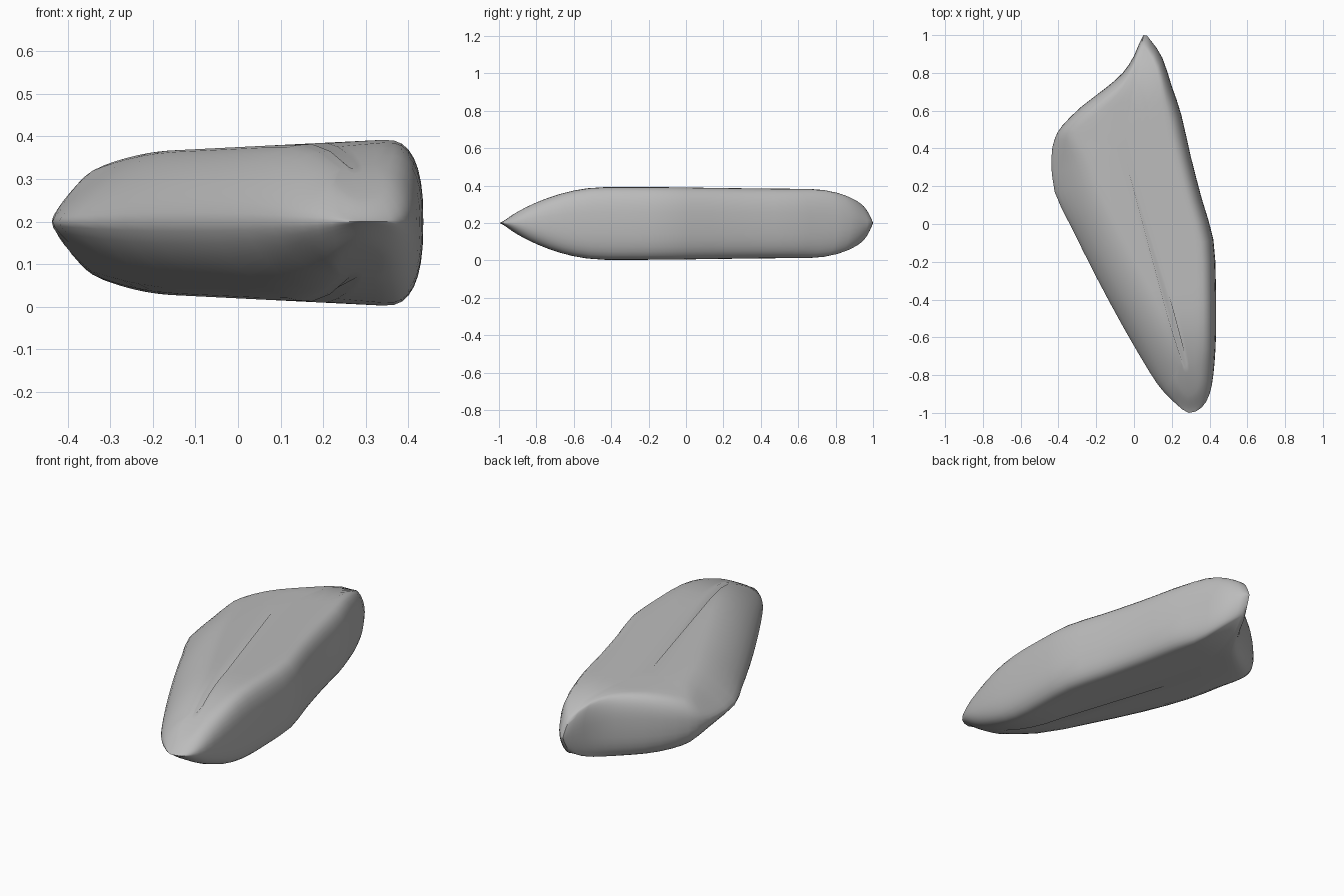
import bpy, bmesh, math
from mathutils import Vector

cube = bpy.data.objects.get("Cube")
if cube:
    bpy.data.objects.remove(cube, do_unlink=True)

# Plan outline, grouped by side: (rounding width, rounding power, points)
sides = [
    (0.06, 2.0, [(.05, 1), (.09, .97), (.15, .88)]),                     # back tip
    (0.10, 2.6, [(.2, .73), (.25, .58), (.3, .36), (.36, .13),
                 (.42, -.08), (.433, -.3), (.435, -.5), (.432, -.65),
                 (.42, -.8)]),                                           # steep long side
    (0.09, 2.0, [(.4, -.9), (.36, -.97), (.29, -1), (.22, -.95),
                 (.15, -.88)]),                                          # thin front nose
    (0.22, 1.6, [(.08, -.78), (-.06, -.54), (-.2, -.28), (-.33, -.02),
                 (-.42, .17), (-.437, .35)]),                            # rounded slanted side
    (0.08, 2.7, [(-.42, .45), (-.38, .52), (-.28, .62), (-.15, .72),
                 (-.06, .8), (0, .89)]),                                 # hollow broken face
]
coarse = [Vector((*p, w, e)) for w, e, pts in sides for p in pts]


def smooth_rim(points):
    """Insert a curved midpoint between each pair of rim points."""
    n, out = len(points), []
    for i in range(n):
        a, b, c, d = (points[(i + k) % n] for k in (-1, 0, 1, 2))
        out += [b, (9 * (b + c) - a - d) / 16]
    return out


rim = smooth_rim(coarse)
count = len(rim)
spine_a, spine_b = Vector((.27, -.74)), Vector((-.06, .4))
MID, STEPS, INNER = 0.2, 8, 5


def blended(i, k):
    """Average a rounding value with its neighbours along the rim."""
    return sum(rim[(i + s) % count][k] for s in (-2, -1, 0, 1, 2)) / 5


def spine_point(p):
    axis = spine_b - spine_a
    t = (p - spine_a).dot(axis) / axis.length_squared
    return spine_a + axis * min(1, max(0, t))


def face_rise(q, top):
    """Height of the top or underside from the middle, thinning to both ends."""
    droop = max(0, -.15 - q.x) ** 2
    face = .375 + .05 * q.x - droop if top else .02 - .05 * q.x + droop
    nose = 1 - max(0, 1 - (q.y + 1) / .58) ** 2
    tail = math.sqrt(max(0, 1 - max(0, (q.y - .65) / .35) ** 2))
    return (face - MID) * nose * tail


def rim_point(i, angle, inner):
    p = rim[i].xy
    inward = spine_point(p) - p
    reach = inward.length
    width = min(blended(i, 2), 0.8 * reach)
    power = 2 / blended(i, 3)
    inset = width * (1 - max(0, math.cos(angle)) ** power)
    inset += (0.93 * reach - width) * inner
    q = p + inward.normalized() * inset
    rise = abs(math.sin(angle)) ** power
    return q.x, q.y, MID + face_rise(q, angle > 0) * rise


# Stone body: rings from the underside, round the rim and onto the top
quarter = math.pi / 2
cap = [(k + 1) / INNER for k in range(INNER)]
levels = [(-quarter, f) for f in reversed(cap)]
levels += [(s / STEPS * quarter, 0) for s in range(-STEPS, STEPS + 1)]
levels += [(quarter, f) for f in cap]

bm = bmesh.new()
rings = [[bm.verts.new(rim_point(i, *level)) for i in range(count)] for level in levels]
for low, high in zip(rings, rings[1:]):
    for i in range(count):
        j = (i + 1) % count
        bm.faces.new((low[i], low[j], high[j], high[i]))
bm.faces.new(rings[0])
bm.faces.new(rings[-1])
bmesh.ops.recalc_face_normals(bm, faces=bm.faces)
mesh = bpy.data.meshes.new("stone")
bm.to_mesh(mesh)
bm.free()

stone = bpy.data.objects.new("stone", mesh)
bpy.context.collection.objects.link(stone)

# Plain grey
grey = bpy.data.materials.new("stone grey")
grey.use_nodes = True
colour = (0.5, 0.5, 0.5, 1)
grey.diffuse_color = colour
grey.node_tree.nodes["Principled BSDF"].inputs["Base Color"].default_value = colour
mesh.materials.append(grey)

bpy.ops.object.select_all(action='DESELECT')
stone.select_set(True)
bpy.context.view_layer.objects.active = stone
bpy.ops.object.shade_smooth_by_angle(angle=math.radians(50))
